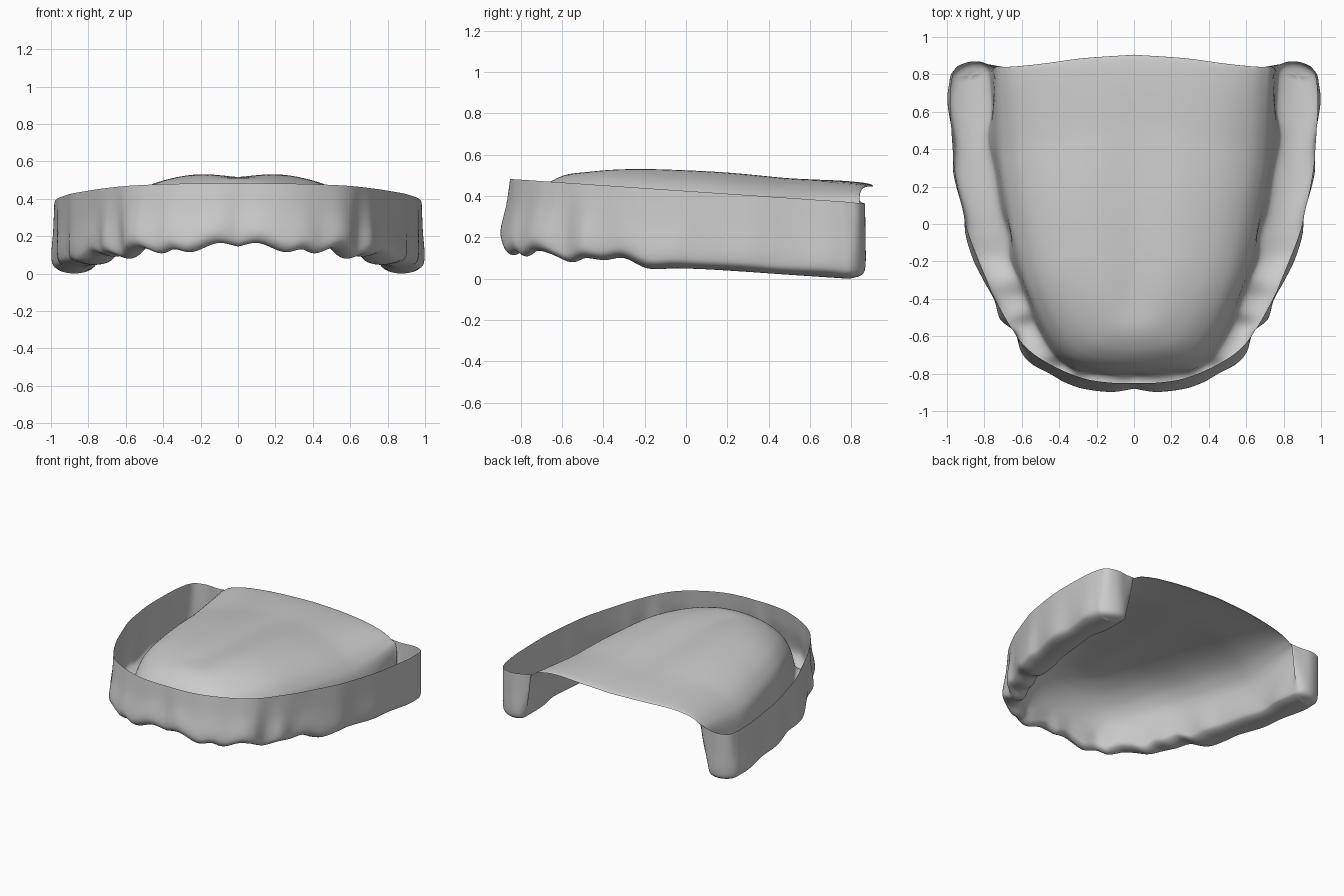
import bpy, bmesh, math
from mathutils import Vector

if "Cube" in bpy.data.objects:
    bpy.data.objects.remove(bpy.data.objects["Cube"])

# Half-arch stations: outer ridge x,y | inner ridge x,y | bottom z | rim x,y
STATIONS = [
    (0, -.88, 0, -.80, .145, 0, -.85),
    (.12, -.897, .10, -.80, .163, .10, -.85),
    (.27, -.88, .22, -.79, .115, .23, -.835),
    (.37, -.845, .31, -.775, .13, .33, -.805),
    (.45, -.80, .37, -.74, .108, .43, -.76),
    (.55, -.745, .42, -.69, .135, .53, -.70),
    (.605, -.68, .47, -.62, .12, .60, -.635),
    (.635, -.58, .52, -.53, .08, .65, -.565),
    (.715, -.51, .545, -.46, .10, .70, -.48),
    (.745, -.41, .575, -.38, .09, .755, -.375),
    (.80, -.31, .61, -.29, .10, .795, -.28),
    (.86, -.19, .655, -.18, .05, .84, -.17),
    (.90, -.06, .665, -.05, .05, .885, -.05),
    (.91, .06, .705, .09, .047, .915, .07),
    (.965, .27, .735, .28, .035, .955, .27),
    (.965, .45, .77, .47, .022, .973, .45),
    (.997, .65, .755, .63, .01, .982, .65),
    (.985, .77, .765, .81, .0, .975, .77),
]
SPINE = [(-.45, .53), (-.2, .54), (.2, .525), (.5, .495), (.905, .447)]


def smooth_path(pts, n):
    """Catmull-Rom samples through points of any dimension."""
    pts = [Vector(p) for p in pts]
    out = []
    for i in range(len(pts) - 1):
        b, c = pts[i], pts[i + 1]
        a = pts[i - 1] if i else 2 * b - c
        d = pts[i + 2] if i + 2 < len(pts) else 2 * c - b
        for k in range(n):
            t = k / n
            out.append(0.5 * (2 * b + (c - a) * t + (2 * a - 5 * b + 4 * c - d) * t * t
                              + (3 * b - a - 3 * c + d) * t ** 3))
    return out + [pts[-1]]


def ease(a, b, v):
    t = min(1, max(0, (v - a) / (b - a)))
    return t * t * (3 - 2 * t)


SPINE_FINE = smooth_path(SPINE, 10)


def spine_z(y):
    for a, b in zip(SPINE_FINE, SPINE_FINE[1:]):
        if y <= b[0]:
            return a[1] + (b[1] - a[1]) * max(0, (y - a[0]) / (b[0] - a[0]))
    return SPINE[-1][1]


def outer_wall(rim, o, m, zb):
    """Rim, wall and rounded bottom edge down to the ridge middle."""
    mid = o.lerp(rim.xy, .6)
    corner = o.lerp(m, .22)
    zo = zb + .075
    return [rim, Vector((*mid, (zo + rim.z) / 2)), Vector((*o, zo)),
            Vector((*corner, zb + .02)), Vector((*m, zb))]


def palate_point(base, t):
    """Point on the inner wall / vault, t = 0 at ridge, 1 at midline."""
    ix, iy, zb = base
    w = ease(.35, .81, iy)
    ys = -.45 + (iy + .8) / 1.61 * 1.355
    p = 2.0 + ease(-.85, -.3, iy) + 2 * w
    zi = zb + .075
    x = ix * (1 - t)
    back = .838 + .067 * (.5 - .5 * math.cos(math.pi * t))
    y = (iy + (ys - iy) * t) * (1 - w) + back * w
    z = zi + (spine_z(ys) - zi) * (1 - (1 - t) ** p) ** (1 / p)
    z -= .024 * math.exp(-(x / .12) ** 2) * ease(-.75, -.2, y) * (1 - ease(.2, .8, y))
    return Vector((x, y, z))


N = 5
bm = bmesh.new()


def add_column(points):
    return [bm.verts.new(p) for p in points]


def bridge(a, b):
    for k in range(min(len(a), len(b)) - 1):
        loop = []
        for v in (a[k], a[k + 1], b[k + 1], b[k]):
            if v not in loop:
                loop.append(v)
        if len(loop) > 2:
            bm.faces.new(loop)


# The palate springs from a smoothed version of the wavy inner ridge line
stations = smooth_path(STATIONS, 6)
bases = [Vector(s[2:5]) for s in stations]
for _ in range(80):
    bases = ([Vector((0, *bases[1].yz))]
             + [(a + 2 * b + c) / 4 for a, b, c in zip(bases, bases[1:], bases[2:])]
             + [bases[-1]])

# Arch: outer wall, ridge, inner wall and palate in one section per station
cols = []
for (ox, oy, ix, iy, zb, rx, ry), base in zip(stations, bases):
    o, i = Vector((ox, oy)), Vector((ix, iy))
    m = (o + i) / 2
    ctrl = outer_wall(Vector((rx, ry, .425 - .068 * ry)), o, m, zb)
    ctrl += [Vector((*i.lerp(m, .22), zb + .02)), Vector((*i, zb + .075))]
    ctrl += [palate_point(base, t) for t in (.025, .09, .2, .38, .65, 1)]
    cols.append(add_column(smooth_path(ctrl, N)))
for a, b in zip(cols, cols[1:]):
    bridge(a, b)

# Rounded back end: sections fan round the ridge end to the palate edge
last = cols[-1]
centre = last[4 * N]
join = last[4 * N:8 * N + 1][::-1]
rims = smooth_path([last[0].co, (.95, .838, .366), (.868, .867, .364),
                    (.775, .853, .368), join[0].co], 5)
prev = last[:4 * N + 1]
for k in range(1, len(rims) - 1):
    ang = math.pi * k / (len(rims) - 1)
    m = centre.co.xy
    o = m + Vector((.11 * math.cos(ang), .077 * math.sin(ang) - .02 * math.cos(ang)))
    pts = smooth_path(outer_wall(rims[k], o, m, centre.co.z), N)
    col = add_column(pts[:-1]) + [centre]
    bridge(prev, col)
    prev = col
bridge(prev, join)

bmesh.ops.remove_doubles(bm, verts=bm.verts, dist=.0002)
bmesh.ops.recalc_face_normals(bm, faces=bm.faces)
mesh = bpy.data.meshes.new("dental_arch_shell")
bm.to_mesh(mesh)
bm.free()
arch = bpy.data.objects.new("dental_arch_shell", mesh)
bpy.context.collection.objects.link(arch)

# Mirror to the other half
mirror = arch.modifiers.new("Mirror", 'MIRROR')
mirror.use_clip = True
mirror.merge_threshold = .001
for poly in mesh.polygons:
    poly.use_smooth = True
